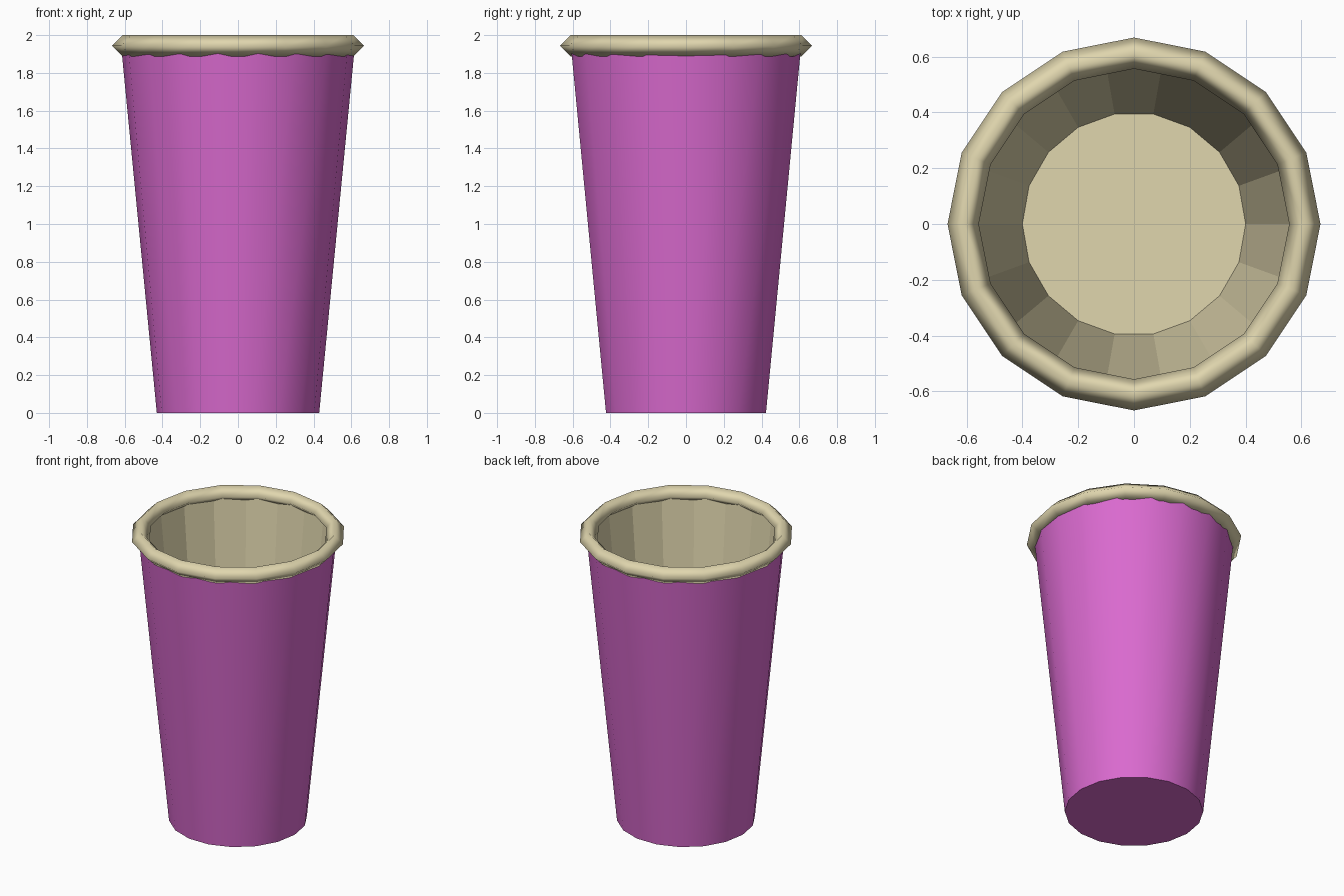
import bpy, bmesh, math

if "Cube" in bpy.data.objects:
    bpy.data.objects.remove(bpy.data.objects["Cube"])


def material(name, rgb):
    m = bpy.data.materials.new(name)
    m.diffuse_color = (*rgb, 1.0)
    m.use_nodes = True
    m.node_tree.nodes["Principled BSDF"].inputs["Base Color"].default_value = m.diffuse_color
    return m


purple = material("orchid purple", (0.70, 0.144, 0.624))
cream = material("cream", (0.745, 0.672, 0.423))


def ring(bm, r, z, n=18):
    return [bm.verts.new((r * math.cos(2 * math.pi * i / n),
                          r * math.sin(2 * math.pi * i / n), z)) for i in range(n)]


# Cup body: purple outside and base, cream lining and floor
bm = bmesh.new()
profile = [(0.43, 0.0), (0.619, 1.945), (0.586, 1.945), (0.40, 0.03)]
rings = [ring(bm, r, z) for r, z in profile]
n = 18
for k in range(3):
    a, b = rings[k], rings[k + 1]
    for i in range(n):
        j = (i + 1) % n
        f = bm.faces.new((a[i], a[j], b[j], b[i]))
        f.material_index = 0 if k == 0 else 1
        f.smooth = k == 0
base = bm.faces.new(rings[0][::-1])
floor = bm.faces.new(rings[3])
floor.material_index = 1
# keep the base and lip edges crisp
for e in bm.edges:
    if len({f.smooth for f in e.link_faces}) > 1:
        e.smooth = False
mesh = bpy.data.meshes.new("cup_body")
bm.to_mesh(mesh)
bm.free()
mesh.materials.append(purple)
mesh.materials.append(cream)
cup = bpy.data.objects.new("cup_body", mesh)
bpy.context.collection.objects.link(cup)

# Rolled rim: low-poly smooth torus
bpy.ops.mesh.primitive_torus_add(major_segments=16, minor_segments=4,
                                 major_radius=0.612, minor_radius=0.056,
                                 location=(0, 0, 1.944))
rim = bpy.context.object
rim.name = "rolled_rim"
rim.data.materials.append(cream)
bpy.ops.object.shade_smooth()
